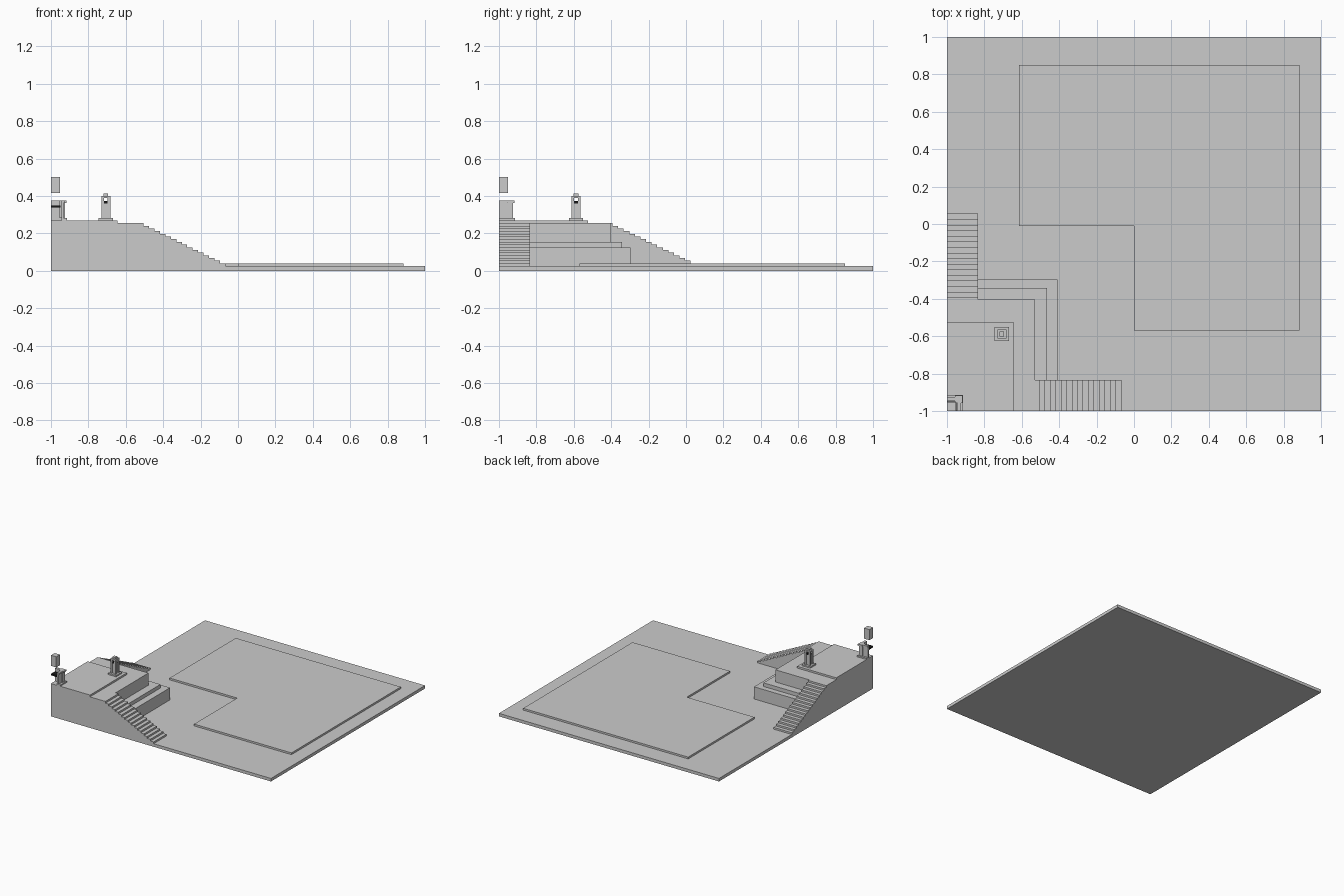
import bpy, bmesh

if "Cube" in bpy.data.objects:
    bpy.data.objects.remove(bpy.data.objects["Cube"])

dark = bpy.data.materials.new("dark_band")
dark.diffuse_color = (0.01, 0.01, 0.01, 1)
dark.use_nodes = True
dark.node_tree.nodes["Principled BSDF"].inputs["Base Color"].default_value = dark.diffuse_color


def prism(name, pts, vec, mat=None):
    """Extrude a closed 3D outline along a vector."""
    bm = bmesh.new()
    face = bm.faces.new([bm.verts.new(p) for p in pts])
    res = bmesh.ops.extrude_face_region(bm, geom=[face])
    verts = [v for v in res["geom"] if isinstance(v, bmesh.types.BMVert)]
    bmesh.ops.translate(bm, verts=verts, vec=vec)
    bmesh.ops.recalc_face_normals(bm, faces=bm.faces)
    me = bpy.data.meshes.new(name)
    bm.to_mesh(me)
    bm.free()
    ob = bpy.data.objects.new(name, me)
    bpy.context.collection.objects.link(ob)
    if mat:
        me.materials.append(mat)
    return ob


def box(name, x0, x1, y0, y1, z0, z1, mat=None):
    pts = [(x0, y0, z0), (x1, y0, z0), (x1, y1, z0), (x0, y1, z0)]
    return prism(name, pts, (0, 0, z1 - z0), mat)


def stair_profile(start, first, last, low, high, steps=16):
    """Outline of a solid stair, as (distance, height) points."""
    run, rise = (last - first) / (steps - 1), (high - low) / steps
    pts = [(start, low), (start, high)]
    for i in range(steps):
        d = first + i * run
        pts += [(d, high - i * rise), (d, high - (i + 1) * rise)]
    return pts


# ground slab and raised L-shaped paving
box("ground_slab", -1, 1, -1, 1, 0, 0.025)
outline = [(-0.615, -0.01), (0, -0.01), (0, -0.57), (0.885, -0.57), (0.885, 0.85), (-0.615, 0.85)]
prism("paving", [(x, y, 0.025) for x, y in outline], (0, 0, 0.015))

# stepped platform
tiers = [(-0.41, -0.297, 0.025, 0.125), (-0.465, -0.342, 0.125, 0.155),
         (-0.53, -0.405, 0.155, 0.255), (-0.645, -0.523, 0.255, 0.27)]
for i, (x, y, z0, z1) in enumerate(tiers):
    box(f"platform_tier_{i + 1}", -1, x, -1, y, z0, z1)

# the two stairways
prism("stair_right", [(d, -1, z) for d, z in stair_profile(-0.53, -0.505, -0.067, 0.025, 0.255)], (0, 0.167, 0))
prism("stair_back", [(-1, d, z) for d, z in stair_profile(-0.405, -0.393, 0.055, 0.025, 0.255)], (0.165, 0, 0))

# small tower: plinth, core, corner posts, open top chamber, cap
cx, cy = -0.707, -0.588


def block(name, r, z0, z1, mat=None):
    box(name, cx - r, cx + r, cy - r, cy + r, z0, z1, mat)


block("tower_plinth", 0.038, 0.27, 0.281)
block("tower_core", 0.016, 0.281, 0.36)
block("tower_band", 0.016, 0.36, 0.372, dark)
for sx in (-1, 1):
    for sy in (-1, 1):
        px, py = cx + sx * 0.017, cy + sy * 0.017
        box("tower_post", px - 0.007, px + 0.007, py - 0.007, py + 0.007, 0.281, 0.388)
block("tower_roof", 0.024, 0.388, 0.4)
block("tower_cap", 0.013, 0.4, 0.412)

# corner shrine: base, corner post, recessed walls, lintels
box("shrine_base", -1, -0.915, -0.94, -0.915, 0.27, 0.281)
box("shrine_base_side", -0.94, -0.915, -1, -0.94, 0.27, 0.281)
box("shrine_post", -0.955, -0.925, -0.955, -0.925, 0.281, 0.37)
box("shrine_post_cap", -0.957, -0.918, -0.957, -0.918, 0.362, 0.375)
box("shrine_wall_back", -1, -0.955, -0.945, -0.932, 0.27, 0.362)
box("shrine_wall_side", -0.945, -0.932, -1, -0.955, 0.27, 0.362)
box("shrine_lintel_back", -1, -0.957, -0.945, -0.925, 0.362, 0.375)
box("shrine_lintel_side", -0.945, -0.925, -1, -0.957, 0.362, 0.375)
box("shrine_band", -1, -0.95, -1, -0.95, 0.337, 0.35, dark)

# floating block above the shrine
box("upper_block", -1, -0.952, -1, -0.952, 0.415, 0.502)
